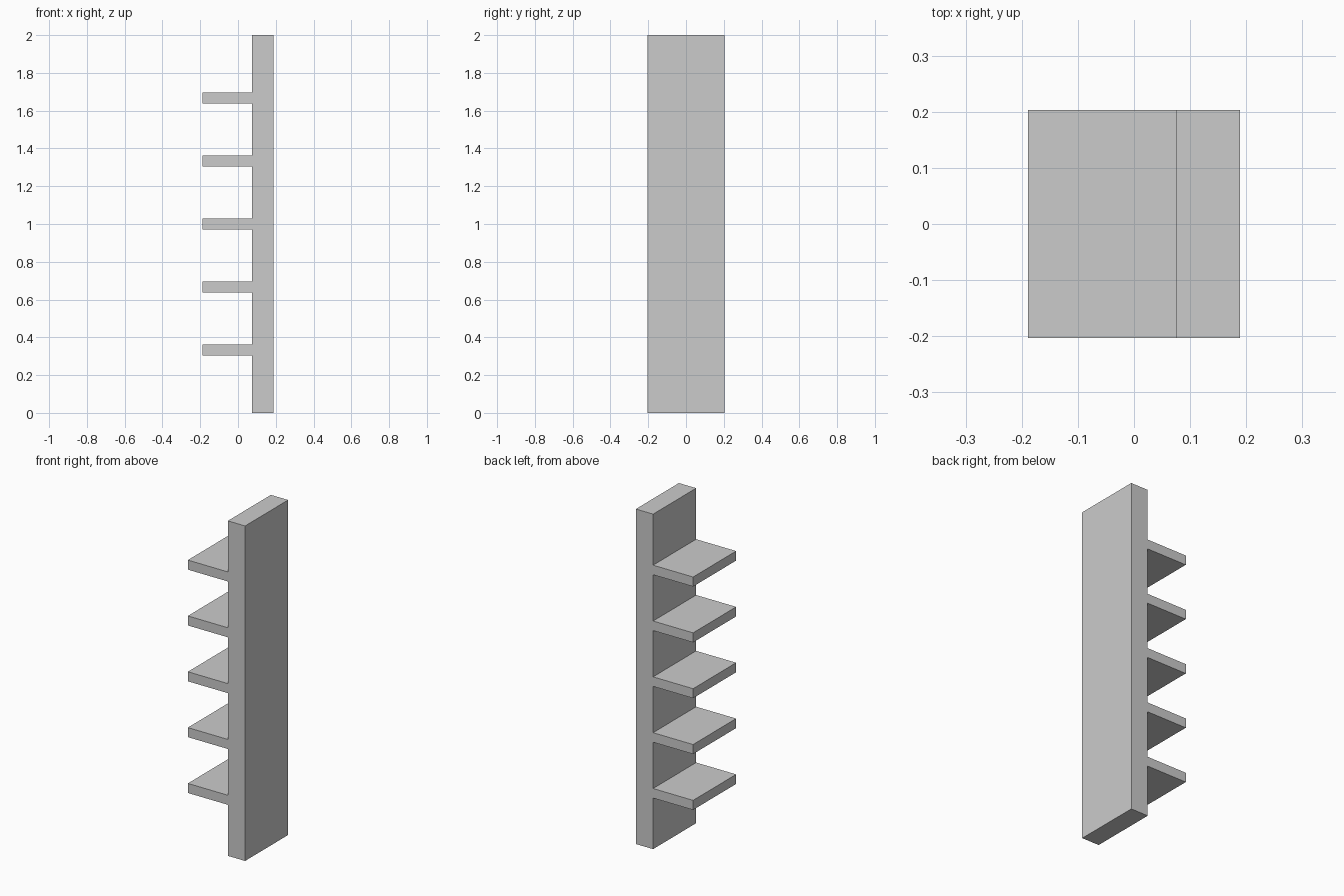
import bpy, bmesh
from mathutils import Vector

if "Cube" in bpy.data.objects:
    bpy.data.objects.remove(bpy.data.objects["Cube"])

HEIGHT, HALF_DEPTH = 2.0, 0.203
SHELF_X, PANEL_X, BACK_X = -0.189, 0.075, 0.189
SHELVES, THICK = 5, 0.057

# Comb-shaped profile: upright panel with evenly spaced shelves
profile = [(BACK_X, 0), (BACK_X, HEIGHT), (PANEL_X, HEIGHT)]
for i in range(SHELVES, 0, -1):
    z = HEIGHT * i / (SHELVES + 1)
    top, bottom = z + THICK / 2, z - THICK / 2
    profile += [(PANEL_X, top), (SHELF_X, top), (SHELF_X, bottom), (PANEL_X, bottom)]
profile.append((PANEL_X, 0))

# Extrude the profile through the depth
bm = bmesh.new()
face = bm.faces.new([bm.verts.new((x, -HALF_DEPTH, z)) for x, z in profile])
ext = bmesh.ops.extrude_face_region(bm, geom=[face], use_keep_orig=True)
verts = [g for g in ext["geom"] if isinstance(g, bmesh.types.BMVert)]
bmesh.ops.translate(bm, verts=verts, vec=Vector((0, 2 * HALF_DEPTH, 0)))
bmesh.ops.recalc_face_normals(bm, faces=bm.faces[:])

mesh = bpy.data.meshes.new("shelf_unit")
bm.to_mesh(mesh)
bm.free()
bpy.context.collection.objects.link(bpy.data.objects.new("shelf_unit", mesh))
